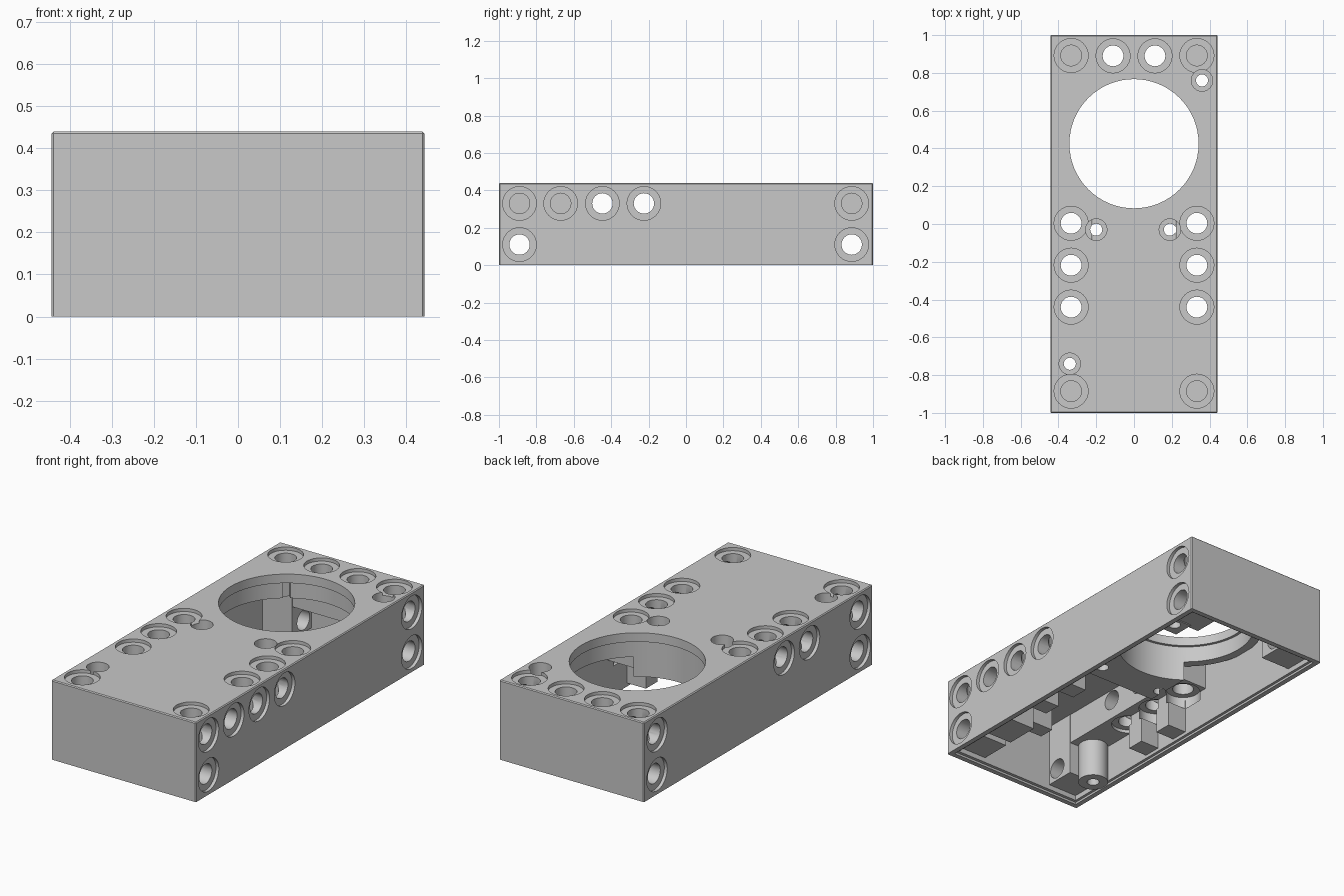
import bpy, bmesh, math
from mathutils import Matrix, Vector

if "Cube" in bpy.data.objects:
    bpy.data.objects.remove(bpy.data.objects["Cube"], do_unlink=True)

HX, HY, H = 0.443, 1.0, 0.44     # half width, half length, height
ROW, MID = 0.333, 0.22           # hole row offset, block edge

grey = bpy.data.materials.new("light grey plastic")
grey.use_nodes = True
grey.diffuse_color = (0.58, 0.58, 0.58, 1)
grey.node_tree.nodes["Principled BSDF"].inputs["Base Color"].default_value = grey.diffuse_color


def make(name, bm):
    bmesh.ops.recalc_face_normals(bm, faces=bm.faces)
    mesh = bpy.data.meshes.new(name)
    bm.to_mesh(mesh)
    bm.free()
    mesh.materials.append(grey)
    obj = bpy.data.objects.new(name, mesh)
    bpy.context.scene.collection.objects.link(obj)
    return obj


def box(name, x0, x1, y0, y1, z0, z1, bevel=0):
    bm = bmesh.new()
    bmesh.ops.create_cube(bm, size=1)
    for v in bm.verts:
        v.co = Vector((x1 if v.co.x > 0 else x0, y1 if v.co.y > 0 else y0, z1 if v.co.z > 0 else z0))
    if bevel:
        edges = [e for e in bm.edges if max(v.co.z for v in e.verts) > z0 + 0.01]
        bmesh.ops.bevel(bm, geom=edges, offset=bevel, segments=1, affect='EDGES')
    return make(name, bm)


def lathe(name, origin, direction, profile, sides=32):
    """Stepped solid from (radius, distance) pairs along a direction."""
    bm = bmesh.new()
    rot = Vector(direction).to_track_quat('Z', 'Y').to_matrix().to_4x4()
    rings = []
    for r, d in profile:
        angles = [math.tau * i / sides for i in range(sides)]
        rings.append([bm.verts.new((r * math.cos(a), r * math.sin(a), d)) for a in angles])
    for a, b in zip(rings, rings[1:]):
        for i in range(sides):
            j = (i + 1) % sides
            bm.faces.new((a[i], a[j], b[j], b[i]))
    bm.faces.new(rings[0][::-1])
    bm.faces.new(rings[-1])
    bmesh.ops.transform(bm, matrix=Matrix.Translation(origin) @ rot, verts=bm.verts)
    return make(name, bm)


def combine(target, part, operation):
    mod = target.modifiers.new("shape", 'BOOLEAN')
    mod.operation, mod.solver, mod.object = operation, 'EXACT', part
    bpy.context.view_layer.objects.active = target
    bpy.ops.object.modifier_apply(modifier=mod.name)
    bpy.data.objects.remove(part, do_unlink=True)


def pin_profile(depth, wide=0.09, narrow=0.055, step=0.018):
    return [(wide, -0.05), (wide, step), (narrow, step), (narrow, depth)]


# Outer shell, open below, with a shallow recess for a cover
body = box("gearbox_housing", -HX, HX, -HY, HY, 0, H, bevel=0.005)
combine(body, box("cavity", -0.4, 0.4, -0.955, 0.955, -0.1, 0.39), 'DIFFERENCE')
combine(body, box("cover_recess", -0.415, 0.415, -0.972, 0.972, -0.1, 0.012), 'DIFFERENCE')

# Solid blocks inside that carry the holes
blocks = []
for s in (-1, 1):
    def side_block(a, b, y0, y1, z0):
        x0, x1 = sorted((s * a, s * b))
        blocks.append(box("block", x0, x1, y0, y1, z0, 0.42))
    side_block(MID, 0.43, 0.785, 0.985, 0.04)          # rear corner
    side_block(MID, 0.43, -0.985, -0.785, 0.04)        # front corner
    side_block(MID + 0.002, 0.428, -0.8, 0.11, 0.22)   # side beam
    for y in (-0.329, -0.107):
        side_block(0.285, 0.425, y - 0.05, y + 0.05, 0.03)   # ribs between holes
blocks += [
    box("rear_beam", -0.3, 0.3, 0.79, 0.98, 0.22, 0.415),
    box("motor_plate", -0.221, 0.221, -0.12, 0.4, 0.19, 0.418),
    box("blind_hole_block", 0.21, 0.426, -0.76, -0.57, 0.05, 0.41),
    box("blind_hole_step", 0.05, 0.3, -0.7, -0.61, 0.12, 0.412),
    box("rear_screw_block", 0.29, 0.427, 0.69, 0.81, 0.035, 0.411),
    lathe("motor_ring", (0, 0.425, 0.3), (0, 0, 1), [(0.405, 0), (0.405, 0.11)], 64),
    lathe("front_screw_post", (-0.34, -0.74, 0.005), (0, 0, 1), [(0.078, 0), (0.078, 0.4)]),
]
for part in blocks:
    combine(body, part, 'UNION')

# Motor opening with a thin lip, and a locating notch in the ring
combine(body, lathe("motor_opening", (0, 0.425, H), (0, 0, -1),
                    [(0.342, -0.1), (0.342, 0.05), (0.357, 0.05), (0.357, 0.5)], 64), 'DIFFERENCE')
a = math.radians(125)
spot = (0.36 * math.cos(a), 0.425 + 0.36 * math.sin(a), 0.388)
combine(body, lathe("ring_notch", spot, (0, 0, -1), [(0.025, 0), (0.025, 0.15)], 4), 'DIFFERENCE')

# Pin holes in the top
down = (0, 0, -1)
for s in (-1, 1):
    for y in (0.004, -0.218, -0.44):
        ends = pin_profile(0.202) + [(0.09, 0.202), (0.09, 0.27), (0.055, 0.27), (0.055, 0.5)]
        combine(body, lathe("top_hole", (s * ROW, y, H), down, ends), 'DIFFERENCE')
    combine(body, lathe("rear_top_hole", (s * 0.111, 0.89, H), down, pin_profile(0.5)), 'DIFFERENCE')
    for y in (0.892, -0.885):
        combine(body, lathe("top_blind_hole", (s * ROW, y, H), down, pin_profile(0.215)), 'DIFFERENCE')

# Pin holes in the sides
for s in (-1, 1):
    side_holes = [(-0.89, 0.33, 0.2), (0.886, 0.33, 0.2), (-0.447, 0.33, 0.46), (-0.225, 0.33, 0.46),
                  (-0.89, 0.11, 0.46), (0.886, 0.11, 0.46)]
    if s > 0:
        side_holes.append((-0.67, 0.33, 0.2))
    for y, z, depth in side_holes:
        profile = pin_profile(depth, narrow=0.0545)
        combine(body, lathe("side_hole", (s * HX, y, z), (-s, 0, 0), profile), 'DIFFERENCE')

# Screw holes
for x, y in ((0.36, 0.76), (-0.2, -0.03), (0.19, -0.03), (-0.34, -0.74)):
    combine(body, lathe("screw_hole", (x, y, H), down, pin_profile(0.5, 0.057, 0.032, 0.14), 24), 'DIFFERENCE')

# Smooth round walls with sharp edges
bpy.ops.object.select_all(action='DESELECT')
body.select_set(True)
bpy.context.view_layer.objects.active = body
bpy.ops.object.shade_smooth_by_angle(angle=math.radians(30))
